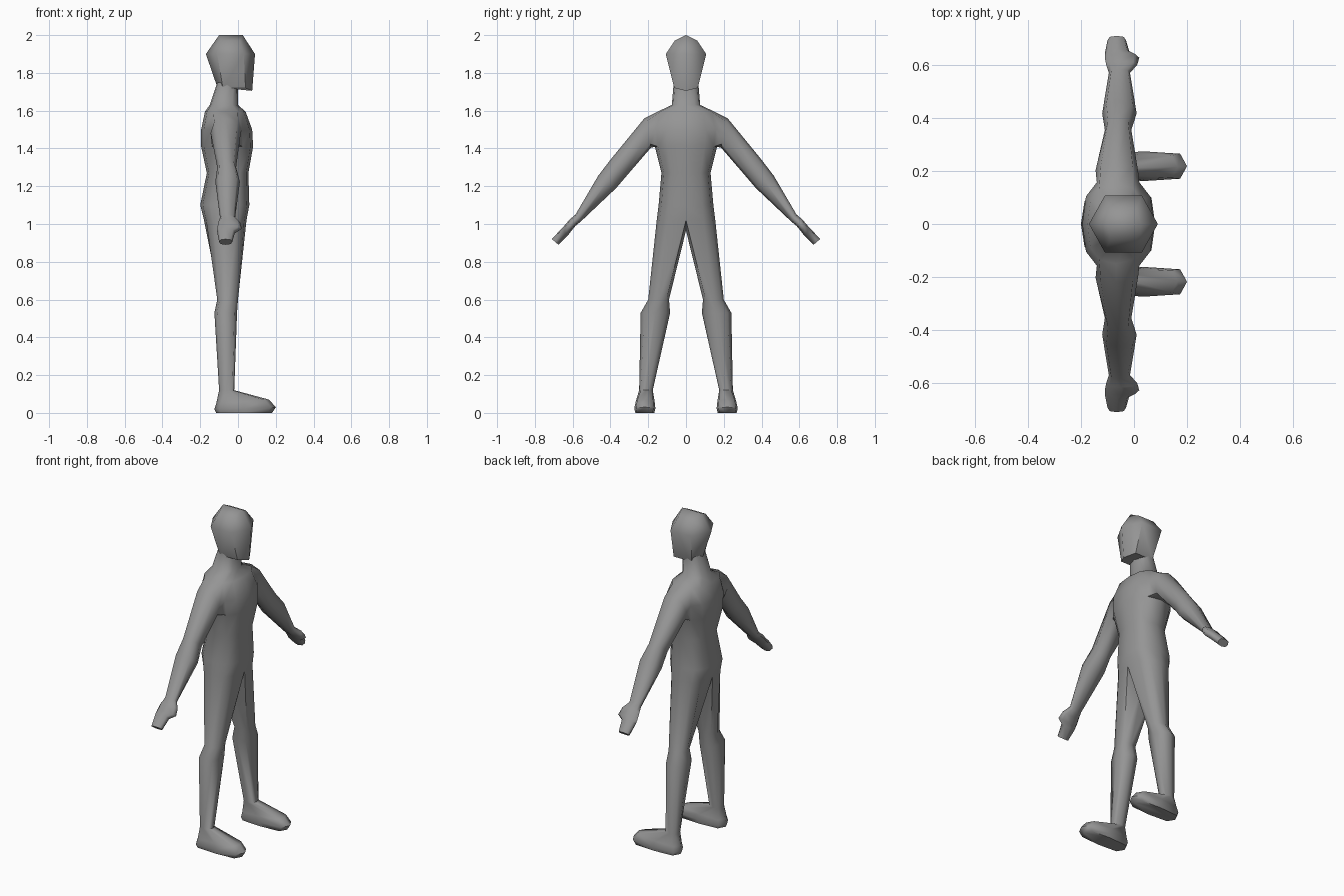
import bpy, bmesh, math

if "Cube" in bpy.data.objects:
    bpy.data.objects.remove(bpy.data.objects["Cube"])

grey = bpy.data.materials.new("plain grey")
grey.diffuse_color = (0.3, 0.3, 0.3, 1)
grey.use_nodes = True
grey.node_tree.nodes["Principled BSDF"].inputs["Base Color"].default_value = grey.diffuse_color


def spow(v, p):
    return math.copysign(abs(v) ** p, v)


def bridge(bm, a, b, closed=True):
    """Join two matching loops with quads."""
    n = len(a)
    for i in range(n if closed else n - 1):
        j = (i + 1) % n
        bm.faces.new((a[i], a[j], b[j], b[i]))


def loft(bm, start, rings):
    """Extend a loop through point rings and cap the end."""
    for ring in rings:
        verts = [bm.verts.new(p) for p in ring]
        if start:
            bridge(bm, start, verts)
        start = verts
    bm.faces.new(start)


def finish(bm, name, angle):
    """Turn the half mesh into a mirrored, smooth object."""
    bmesh.ops.recalc_face_normals(bm, faces=bm.faces)
    me = bpy.data.meshes.new(name)
    bm.to_mesh(me)
    bm.free()
    ob = bpy.data.objects.new(name, me)
    bpy.context.collection.objects.link(ob)
    me.materials.append(grey)
    bpy.ops.object.select_all(action='DESELECT')
    bpy.context.view_layer.objects.active = ob
    ob.select_set(True)
    mod = ob.modifiers.new("mirror", 'MIRROR')
    mod.use_axis = (False, True, False)
    mod.merge_threshold = 0.0005
    bpy.ops.object.modifier_apply(modifier=mod.name)
    bpy.ops.object.shade_smooth_by_angle(angle=math.radians(angle))


# Half torso: open rings from chest centre round the side to the spine
bm = bmesh.new()
torso = []
for z, front, back, width in [
        (1.75, 0.00, -0.11, 0.065), (1.63, 0.00, -0.15, 0.075),
        (1.595, 0.04, -0.175, 0.15), (1.50, 0.075, -0.195, 0.175),
        (1.41, 0.08, -0.195, 0.165), (1.27, 0.055, -0.165, 0.13),
        (1.10, 0.06, -0.20, 0.145), (1.02, 0.045, -0.18, 0.155)]:
    c, a = (front + back) / 2, (front - back) / 2
    ring = []
    for i in range(7):
        t = math.radians(30 * i)
        y = 0 if i in (0, 6) else width * spow(math.sin(t), 0.75)
        ring.append(bm.verts.new((c + a * spow(round(math.cos(t), 6), 0.75), y, z)))
    torso.append(ring)
for r in range(len(torso) - 1):
    for i in range(6):
        if r in (2, 3) and i in (2, 3):      # opening for the arm
            continue
        p, q = torso[r], torso[r + 1]
        bm.faces.new((p[i], p[i + 1], q[i + 1], q[i]))

# Leg and foot: grow down from the hip loop closed at the crotch
crotch = bm.verts.new((-0.07, 0, 0.965))
leg = []
for z_front, z_back, front, back, cy, half, p in [
        (0.60, 0.60, 0.00, -0.11, 0.145, 0.055, 0.8),
        (0.53, 0.53, -0.005, -0.125, 0.162, 0.078, 0.8),
        (0.12, 0.12, -0.02, -0.10, 0.212, 0.036, 0.8),
        (0.07, 0.05, 0.165, -0.115, 0.216, 0.050, 0.5),
        (0.03, 0.02, 0.20, -0.125, 0.218, 0.056, 0.5),
        (0.00, 0.00, 0.18, -0.115, 0.218, 0.050, 0.5)]:
    ring = []
    for i in range(8):
        t = math.radians(45 * i - 45)
        k = spow(round(math.cos(t), 6), p)
        f = (k + 1) / 2
        ring.append((back + (front - back) * f,
                     cy + half * spow(round(math.sin(t), 6), p),
                     z_back + (z_front - z_back) * f))
    leg.append(ring)
loft(bm, torso[-1] + [crotch], leg)

# Arm and hand: grow out of the shoulder opening
t, m, b = torso[2], torso[3], torso[4]
shoulder = [t[3], t[2], m[2], b[2], b[3], b[4], m[4], t[4]]
arm = []
for ty, tz, by, bz, front, back in [
        (0.22, 1.56, 0.185, 1.405, 0.015, -0.145),
        (0.40, 1.34, 0.31, 1.26, -0.01, -0.11),
        (0.465, 1.255, 0.37, 1.19, 0.01, -0.12),
        (0.585, 1.05, 0.555, 1.015, -0.015, -0.095),
        (0.615, 1.025, 0.585, 0.99, 0.012, -0.105),
        (0.645, 0.99, 0.61, 0.96, 0.02, -0.11),
        (0.66, 0.975, 0.625, 0.94, -0.015, -0.11),
        (0.71, 0.92, 0.675, 0.89, -0.03, -0.10)]:
    ring = []
    for i in range(8):
        w = math.radians(45 * i)
        cs, sn = spow(round(math.cos(w), 6), 0.8), spow(round(math.sin(w), 6), 0.8)
        ring.append(((front + back) / 2 + (front - back) / 2 * sn,
                     (ty + by) / 2 + (ty - by) / 2 * cs,
                     (tz + bz) / 2 + (tz - bz) / 2 * cs))
    arm.append(ring)
loft(bm, shoulder, arm)
finish(bm, "body", 60)

# Half head: face line, temple, back corner, nape line
bm = bmesh.new()
rows = []
for front, temple, rear, back, half, z_front, z_side, z_back in [
        (0.025, 0.01, -0.09, -0.10, 0.06, 2.0, 1.97, 2.0),
        (0.09, 0.03, -0.11, -0.17, 0.107, 1.90, 1.90, 1.90),
        (0.075, 0.04, -0.08, -0.115, 0.062, 1.705, 1.72, 1.74)]:
    rows.append([bm.verts.new(p) for p in (
        (front, 0, z_front), (temple, half, z_side),
        (rear, half, z_side), (back, 0, z_back))])
for p, q in zip(rows, rows[1:]):
    bridge(bm, p, q, closed=False)
bm.faces.new(rows[0])
bm.faces.new(rows[-1])
finish(bm, "head", 60)
